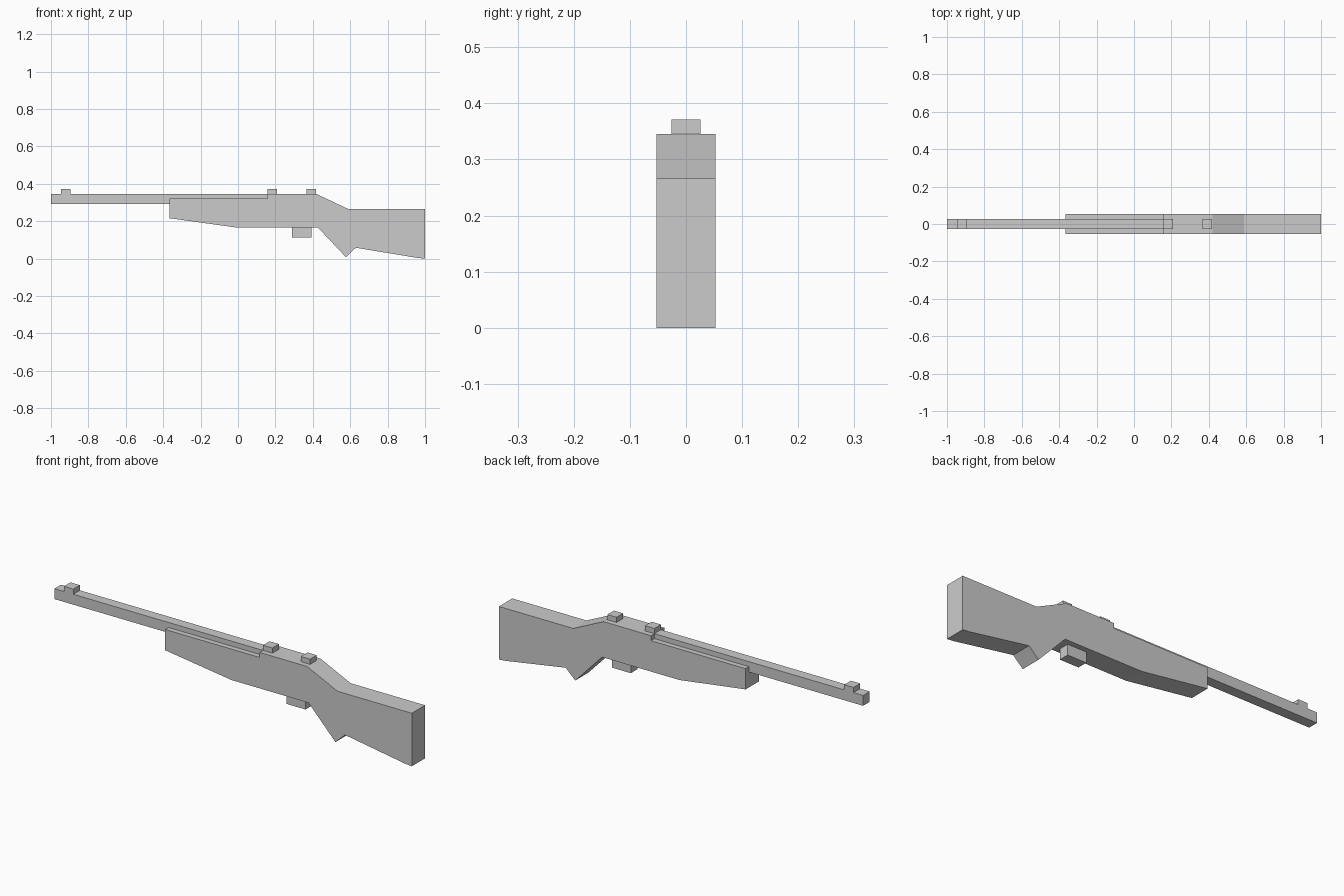
import bpy
import bmesh

if "Cube" in bpy.data.objects:
    bpy.data.objects.remove(bpy.data.objects["Cube"])


def extrude_profile(name, points, half_width):
    """Extrude an x-z outline symmetrically along y."""
    bm = bmesh.new()
    face = bm.faces.new([bm.verts.new((x, -half_width, z)) for x, z in points])
    result = bmesh.ops.extrude_face_region(bm, geom=[face])
    moved = [v for v in result["geom"] if isinstance(v, bmesh.types.BMVert)]
    bmesh.ops.translate(bm, verts=moved, vec=(0, 2 * half_width, 0))
    bmesh.ops.recalc_face_normals(bm, faces=bm.faces)
    mesh = bpy.data.meshes.new(name)
    bm.to_mesh(mesh)
    bm.free()
    obj = bpy.data.objects.new(name, mesh)
    bpy.context.collection.objects.link(obj)
    return obj


def box(name, x0, x1, z0, z1, half_width):
    return extrude_profile(name, [(x0, z0), (x1, z0), (x1, z1), (x0, z1)], half_width)


# Stock with fore-end, receiver step, grip and butt
extrude_profile("stock", [
    (-0.367, 0.216), (0.0, 0.165), (0.428, 0.165), (0.577, 0.008),
    (0.63, 0.058), (0.965, 0.003), (1.0, 0.0), (1.0, 0.266),
    (0.588, 0.266), (0.42, 0.345), (0.157, 0.345), (0.157, 0.32),
    (-0.367, 0.32),
], 0.0525)

# Barrel running into the receiver
box("barrel", -1.0, 0.157, 0.293, 0.345, 0.026)

# Sights along the top
for name, x0, x1 in (("front_sight", -0.947, -0.895),
                     ("middle_sight", 0.157, 0.209),
                     ("rear_sight", 0.367, 0.418)):
    box(name, x0, x1, 0.345, 0.371, 0.026)

# Small block under the receiver
box("lower_block", 0.288, 0.392, 0.112, 0.165, 0.026)
